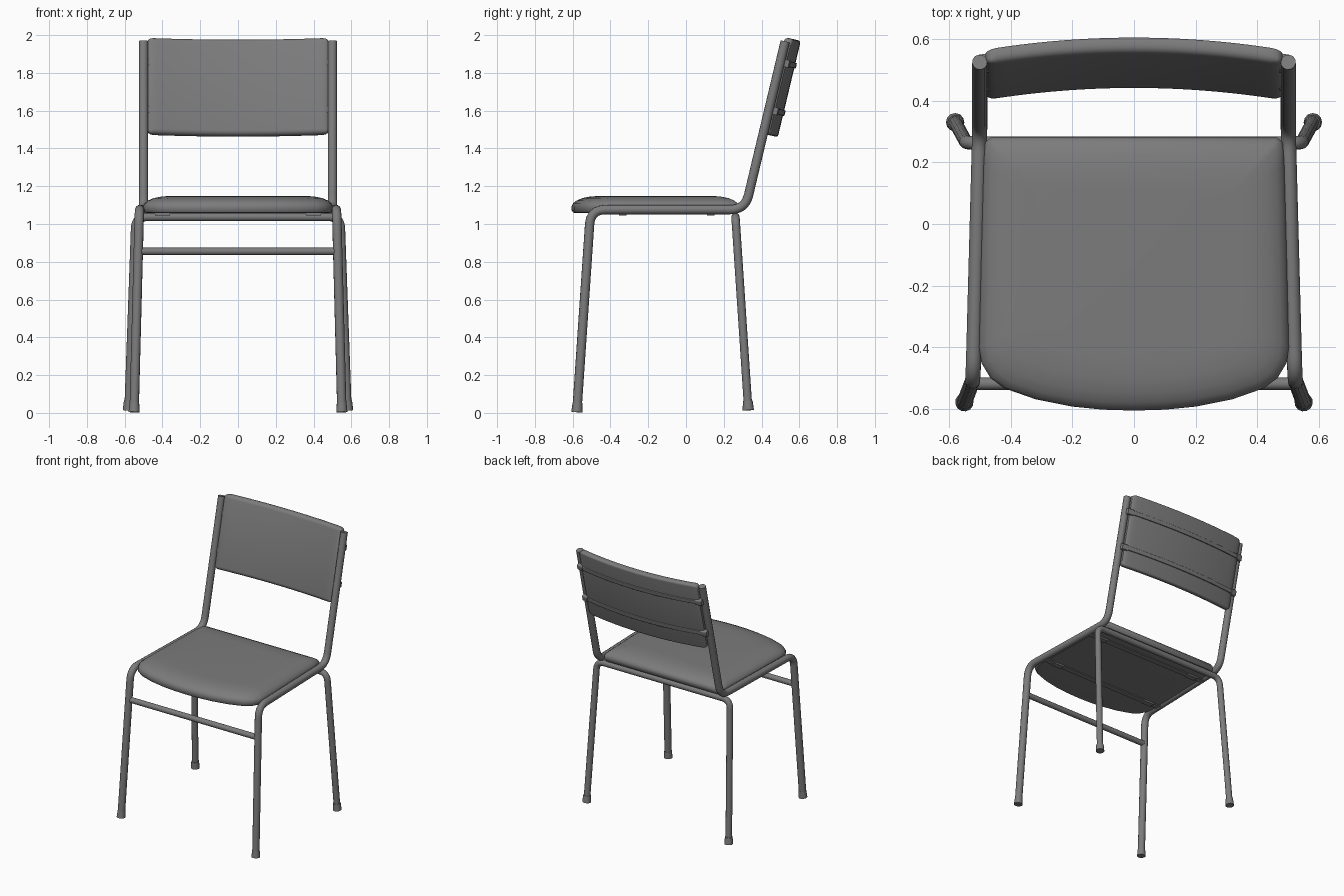
import bpy, bmesh, math
from mathutils import Vector

cube = bpy.data.objects.get("Cube")
if cube:
    bpy.data.objects.remove(cube, do_unlink=True)

GREY = (0.2, 0.2, 0.2, 1)
grey = bpy.data.materials.new("plain grey")
grey.use_nodes = True
grey.diffuse_color = GREY
grey.node_tree.nodes["Principled BSDF"].inputs["Base Color"].default_value = GREY


def select(obj):
    bpy.ops.object.select_all(action="DESELECT")
    obj.select_set(True)
    bpy.context.view_layer.objects.active = obj


def finish(obj):
    obj.data.materials.append(grey)
    select(obj)
    bpy.ops.object.shade_smooth_by_angle(angle=math.radians(40))


def loft(name, rings):
    """Skin a list of closed rings and cap both ends."""
    bm = bmesh.new()
    loops = [[bm.verts.new(p) for p in ring] for ring in rings]
    for a, b in zip(loops, loops[1:]):
        for i in range(len(a)):
            j = (i + 1) % len(a)
            bm.faces.new((a[i], a[j], b[j], b[i]))
    bm.faces.new(loops[0])
    bm.faces.new(loops[-1])
    bmesh.ops.recalc_face_normals(bm, faces=bm.faces)
    mesh = bpy.data.meshes.new(name)
    bm.to_mesh(mesh)
    bm.free()
    obj = bpy.data.objects.new(name, mesh)
    bpy.context.collection.objects.link(obj)
    finish(obj)


def rounded(points, cut, steps=8):
    """Replace the inner corners of a path with smooth bends."""
    pts = [Vector(p) for p in points]
    path = [pts[0]]
    for a, b, c in zip(pts, pts[1:], pts[2:]):
        start = b + (a - b).normalized() * cut
        end = b + (c - b).normalized() * cut
        for k in range(steps + 1):
            t = k / steps
            path.append(start * (1 - t) ** 2 + b * 2 * t * (1 - t) + end * t * t)
    return path + [pts[-1]]


def tube(name, points, radius, cut=0.08, flare=None):
    curve = bpy.data.curves.new(name, "CURVE")
    curve.dimensions = "3D"
    curve.bevel_depth = radius
    curve.bevel_resolution = 4
    curve.use_fill_caps = True
    path = rounded(points, cut)
    spline = curve.splines.new("POLY")
    spline.points.add(len(path) - 1)
    for sp, p in zip(spline.points, path):
        sp.co = (*p, 1)
    if flare:
        spline.points[0].radius = flare
    obj = bpy.data.objects.new(name, curve)
    bpy.context.collection.objects.link(obj)
    select(obj)
    bpy.ops.object.convert(target="MESH")
    finish(bpy.context.object)


def foot(name, base, top):
    base, top = Vector(base), Vector(top)
    tube(name, [base, base + (top - base).normalized() * 0.05], 0.026, flare=1.15)


# Tubular frame: each side runs from front foot to seat rail to back post
REAR_FOOT, REAR_KNEE = (0.58, 0.33, 0.014), (0.543, 0.262, 1.037)
FRONT_FOOT, FRONT_KNEE = (0.55, -0.578, 0.004), (0.522, -0.505, 1.076)
for side, s in (("left", 1), ("right", -1)):
    def flip(p):
        return (p[0] * s, p[1], p[2])
    tube(side + "_side_frame", [flip(p) for p in (
        FRONT_FOOT, FRONT_KNEE, (0.5, 0.313, 1.076), (0.5, 0.525, 1.967))], 0.025)
    foot(side + "_front_foot", flip(FRONT_FOOT), flip(FRONT_KNEE))
    foot(side + "_rear_foot", flip(REAR_FOOT), flip(REAR_KNEE))

# Rear legs and their crossbar are one bent tube
mirror = [(-x, y, z) for x, y, z in (REAR_KNEE, REAR_FOOT)]
tube("rear_legs", [REAR_FOOT, REAR_KNEE] + mirror, 0.022, 0.06)
tube("front_crossbar", [(-0.525, -0.518, 0.855), (0.525, -0.518, 0.855)], 0.02)

# Seat cushion: one outline, stacked in shrinking rings
half = [(0.465, 0.28), (0.482, 0.265), (0.487, 0.2), (0.495, -0.1), (0.502, -0.4),
        (0.495, -0.45), (0.465, -0.5), (0.42, -0.533), (0.32, -0.568),
        (0.2, -0.592), (0.1, -0.602)]
outline = half + [(0, -0.605)] + [(-x, y) for x, y in reversed(half)]
profile = [(0.03, 1.058), (0.008, 1.06), (0, 1.072), (0, 1.095), (0.007, 1.11),
           (0.025, 1.124), (0.055, 1.137), (0.1, 1.146), (0.16, 1.149)]
CY = -0.16
loft("seat_cushion", [[(x * (1 - d / 0.5), CY + (y - CY) * (1 - d / 0.44), z)
                       for x, y in outline] for d, z in profile])

# Flat support bars with fixing pads under the seat
for name, y in (("front", -0.335), ("rear", 0.13)):
    for part, x0, x1, z in (("bar", -0.5, 0.5, 1.052), ("left_pad", 0.36, 0.44, 1.046),
                            ("right_pad", -0.44, -0.36, 1.046)):
        loft(f"{name}_seat_{part}", [[(x, y - 0.02, z), (x, y + 0.02, z),
                                      (x, y + 0.02, 1.062), (x, y - 0.02, 1.062)]
                                     for x in (x0, x1)])

# Backrest parts are swept across the width in the tilted plane of the posts
tilt = math.atan2(0.212, 0.891)
ORIGIN = Vector((0, 0.469, 1.733))
UP = Vector((0, math.sin(tilt), math.cos(tilt)))
BACK = Vector((0, math.cos(tilt), -math.sin(tilt)))


def bow(x):
    return 0.04 * (1 - (x / 0.48) ** 2)


def section(x, up, height, front, back, round_front, round_back):
    """Rounded rectangle across the backrest at one width position."""
    ring = []
    for su, depth, r, inward, first in (
            (1, back, round_back, -1, True), (1, front, round_front, 1, False),
            (-1, front, round_front, 1, True), (-1, back, round_back, -1, False)):
        for k in range(5):
            a = math.pi / 2 * (k if first else 4 - k) / 4
            if su > 0:
                a = math.pi / 2 - a if first else a
            else:
                a = math.pi / 2 - a if first else a
            # a = 0 touches the flat front or back, a = 90 the top or bottom
            u = su * (height - r * (1 - math.sin(a)))
            n = depth + inward * r * (1 - math.cos(a))
            ring.append((a, u, n))
    # order each corner so the ring runs around without crossing
    order = []
    for c in range(4):
        corner = sorted(ring[c * 5:c * 5 + 5], key=lambda q: q[0], reverse=c in (1, 3))
        order += corner
    return [ORIGIN + Vector((x, 0, 0)) + UP * (up + u) + BACK * (n + bow(x))
            for _, u, n in order]


# Padded backrest, thinning and shortening towards both ends
rings = []
for k in range(-12, 13):
    x = 0.445 * k / 12
    rings.append(section(x, 0, 0.262, -0.012, 0.04, 0.026, 0.014))
for x, drop, thin in ((0.463, 0.003, 0.004), (0.475, 0.01, 0.009), (0.481, 0.022, 0.016)):
    for s in (1, -1):
        ring = section(s * x, 0, 0.262 - drop, -0.012 + thin, 0.04 - thin / 2, 0.015, 0.01)
        rings.insert(len(rings) if s > 0 else 0, ring)
loft("backrest_pad", rings)

# Two curved straps behind the pad, clamped to the posts
for name, up in (("upper", 0.128), ("lower", -0.13)):
    loft(name + "_back_strap", [section(0.5 * k / 12, up, 0.015, 0.03, 0.048, 0.004, 0.005)
                                for k in range(-12, 13)])
    for side, s in (("left", 1), ("right", -1)):
        loft(f"{name}_{side}_clamp", [section(s * x, up, 0.02, -0.005, 0.052, 0.006, 0.006)
                                      for x in (0.462, 0.507)])
